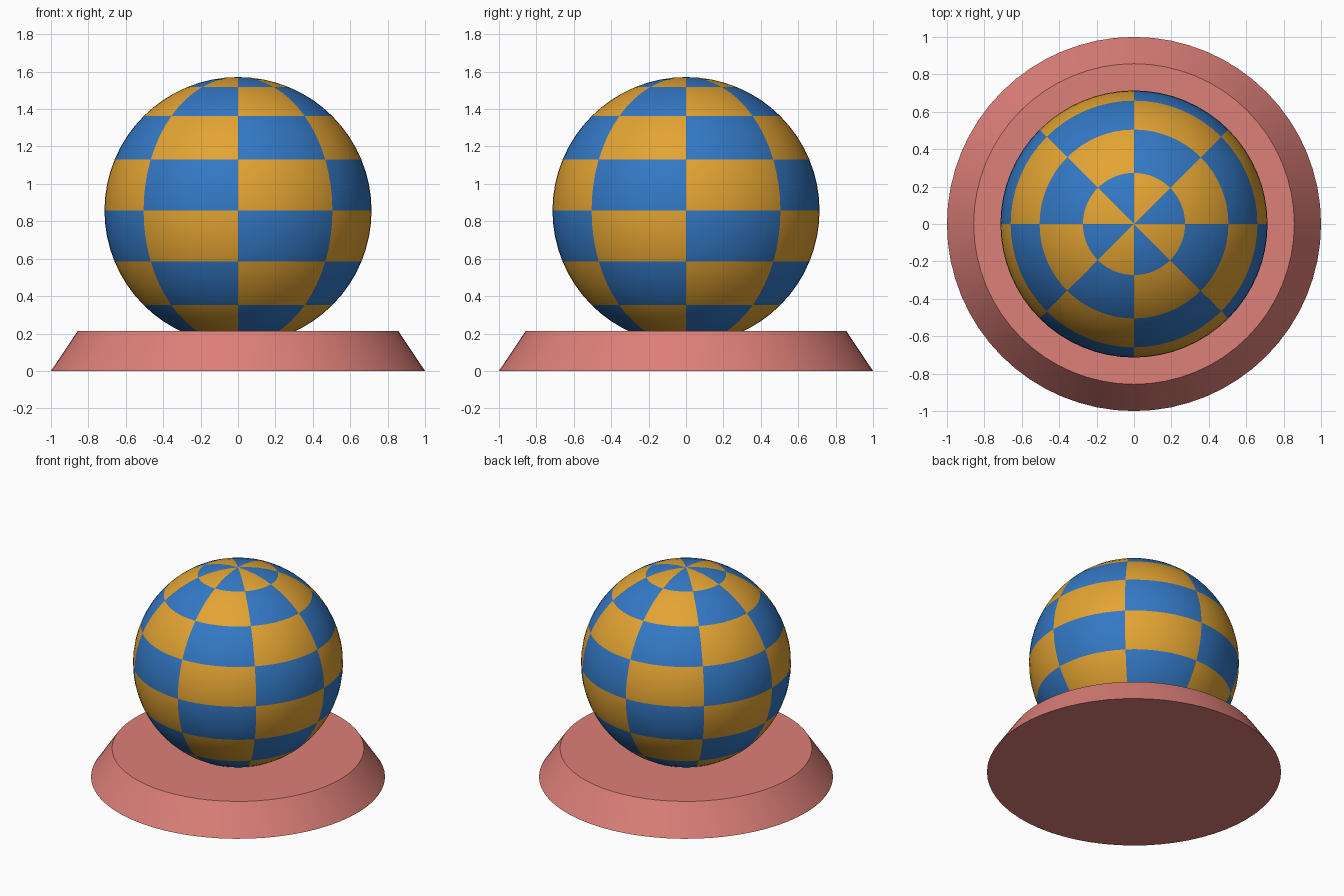
import bpy, bmesh, math

if "Cube" in bpy.data.objects:
    bpy.data.objects.remove(bpy.data.objects["Cube"])

R, BASE_H = 0.714, 0.214
CENTRE_Z = 0.857


def material(name, rgb):
    m = bpy.data.materials.new(name)
    m.diffuse_color = (*rgb, 1.0)
    m.use_nodes = True
    m.node_tree.nodes["Principled BSDF"].inputs["Base Color"].default_value = m.diffuse_color
    return m


def finish(bm, name, mats, z):
    mesh = bpy.data.meshes.new(name)
    bm.to_mesh(mesh)
    bm.free()
    for m in mats:
        mesh.materials.append(m)
    ob = bpy.data.objects.new(name, mesh)
    ob.location.z = z
    bpy.context.collection.objects.link(ob)
    bpy.ops.object.select_all(action='DESELECT')
    ob.select_set(True)
    bpy.context.view_layer.objects.active = ob
    bpy.ops.object.shade_smooth_by_angle(angle=math.radians(30))
    return ob


orange = material("orange", (0.77, 0.37, 0.033))
blue = material("blue", (0.033, 0.19, 0.56))
pink = material("dusty pink", (0.73, 0.214, 0.19))

# Tapered round base
bm = bmesh.new()
bmesh.ops.create_cone(bm, cap_ends=True, segments=64,
                      radius1=1.0, radius2=0.857, depth=BASE_H)
finish(bm, "base", [pink], BASE_H / 2)

# Ball with a checker of 8 sectors by 8 latitude bands
bm = bmesh.new()
bmesh.ops.create_uvsphere(bm, u_segments=64, v_segments=32, radius=R)
for f in bm.faces:
    c = f.calc_center_median().normalized()
    sector = math.floor((math.atan2(c.y, c.x) % math.tau) / (math.pi / 4))
    band = math.floor((math.asin(c.z) + math.pi / 2) / (math.pi / 8))
    f.material_index = (sector + band) % 2
finish(bm, "ball", [orange, blue], CENTRE_Z)
